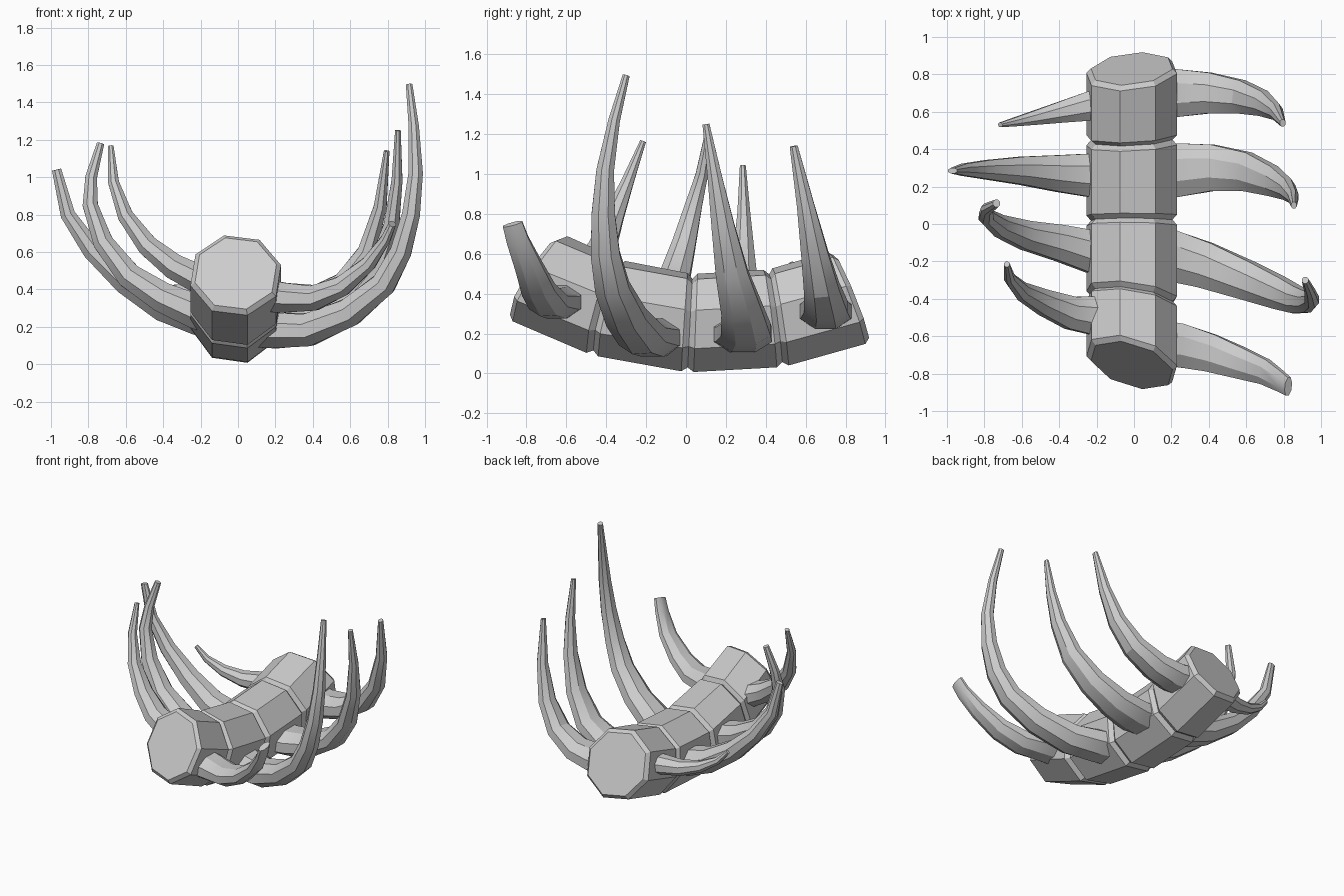
import bpy, bmesh, math
from mathutils import Vector

if "Cube" in bpy.data.objects:
    bpy.data.objects.remove(bpy.data.objects["Cube"])


def loft(name, rings):
    """Skin a list of equal-length vertex rings and cap both ends."""
    bm = bmesh.new()
    vs = [[bm.verts.new(p) for p in r] for r in rings]
    n = len(rings[0])
    for a, b in zip(vs, vs[1:]):
        for i in range(n):
            j = (i + 1) % n
            bm.faces.new((a[i], a[j], b[j], b[i]))
    bm.faces.new(vs[0][::-1])
    bm.faces.new(vs[-1])
    bmesh.ops.recalc_face_normals(bm, faces=bm.faces[:])
    me = bpy.data.meshes.new(name)
    bm.to_mesh(me)
    bm.free()
    ob = bpy.data.objects.new(name, me)
    bpy.context.collection.objects.link(ob)
    return ob


# Spine: planes between the vertebrae (centre y, centre z, tilt in degrees, yaw slope)
R = 0.25
PLANES = [(-0.755, 0.485, 31, -0.24), (-0.40, 0.33, 15, -0.13), (0.02, 0.252, 3, 0.0),
          (0.45, 0.277, -8, 0.04), (0.83, 0.385, -22, 0.09)]


def plane_ring(plane, scale):
    y, z, tilt, yaw = plane
    t = math.radians(tilt)
    ring = []
    for k in range(8):
        a = math.radians(14.5 + 45 * k)
        u, v = R * scale * math.cos(a), R * scale * 1.02 * math.sin(a)
        ring.append(Vector((u - 0.012, y + v * math.sin(t) + yaw * u, z + v * math.cos(t))))
    return ring


for i, (p, q) in enumerate(zip(PLANES, PLANES[1:])):
    a, b = plane_ring(p, 1), plane_ring(q, 1)
    near = [m.lerp(n, 0.065) for m, n in zip(a, b)]
    far = [m.lerp(n, 0.935) for m, n in zip(a, b)]
    loft(f"vertebra_{i + 1}", [plane_ring(p, 0.9), near, far, plane_ring(q, 0.9)])


# Ribs: tapered eight-sided horns swept along a path
def rib(name, path, w0, w1, h0, h1):
    pts = [Vector(p) for p in path]
    dist = [0.0]
    for a, b in zip(pts, pts[1:]):
        dist.append(dist[-1] + (b - a).length)
    rings = []
    for i, p in enumerate(pts):
        d0 = (p - pts[i - 1]).normalized() if i else Vector()
        d1 = (pts[i + 1] - p).normalized() if i < len(pts) - 1 else Vector()
        tan = (d0 + d1).normalized()
        side = Vector((0, 1, 0))
        side = (side - tan * side.dot(tan)).normalized()
        up = tan.cross(side)
        t = dist[i] / dist[-1]
        w = w1 + (w0 - w1) * (1 - t) ** 1.15
        h = h1 + (h0 - h1) * (1 - t)
        ring = []
        for k in range(8):
            a = math.radians(22.5 + 45 * k)
            c = 0.5 / math.cos(math.radians(22.5))
            ring.append(p + side * (w * c * math.cos(a)) + up * (h * c * math.sin(a)))
        rings.append(ring)
    ob = loft(name, rings)
    bpy.ops.object.select_all(action='DESELECT')
    ob.select_set(True)
    bpy.context.view_layer.objects.active = ob
    bpy.ops.object.shade_smooth_by_angle(angle=math.radians(25))


# Right ribs, front to back
RIGHT = [
    ([(.12, -.64, .37), (.25, -.65, .355), (.41, -.69, .355), (.56, -.74, .42),
      (.70, -.79, .54), (.79, -.845, .67), (.825, -.87, .75)], .26, .10, .18, .04),
    ([(.10, -.15, .19), (.20, -.17, .18), (.38, -.22, .185), (.60, -.30, .28), (.78, -.37, .43),
      (.87, -.405, .60), (.925, -.415, .80), (.95, -.405, 1.02), (.94, -.36, 1.27),
      (.915, -.30, 1.495)], .29, .035, .20, .035),
    ([(.12, .28, .20), (.25, .29, .195), (.42, .30, .22), (.60, .28, .32), (.74, .23, .50),
      (.82, .185, .74), (.85, .145, .98), (.855, .10, 1.25)], .31, .035, .19, .03),
    ([(.12, .70, .32), (.25, .70, .31), (.40, .70, .335), (.57, .68, .43), (.69, .645, .60),
      (.76, .60, .84), (.795, .54, 1.14)], .28, .04, .19, .03),
]
# Left ribs, front to back
LEFT = [
    ([(-.10, -.49, .43), (-.22, -.49, .46), (-.34, -.475, .52), (-.48, -.42, .63),
      (-.60, -.36, .79), (-.665, -.29, .97), (-.68, -.215, 1.165)], .23, .03, .17, .03),
    ([(-.10, -.16, .25), (-.22, -.15, .28), (-.40, -.10, .355), (-.58, -.06, .47),
      (-.72, -.01, .65), (-.79, .04, .85), (-.785, .08, 1.0), (-.735, .11, 1.18)],
     .25, .04, .20, .04),
    ([(-.10, .25, .23), (-.22, .26, .25), (-.40, .27, .31), (-.60, .285, .44),
      (-.78, .29, .61), (-.91, .29, .80), (-.97, .285, 1.04)], .26, .03, .20, .05),
    ([(-.12, .64, .38), (-.24, .63, .37), (-.38, .60, .37), (-.52, .57, .405),
      (-.64, .545, .47), (-.715, .53, .55)], .19, .025, .15, .03),
]
for side, ribs in (("right", RIGHT), ("left", LEFT)):
    for i, spec in enumerate(ribs):
        rib(f"{side}_rib_{i + 1}", *spec)
